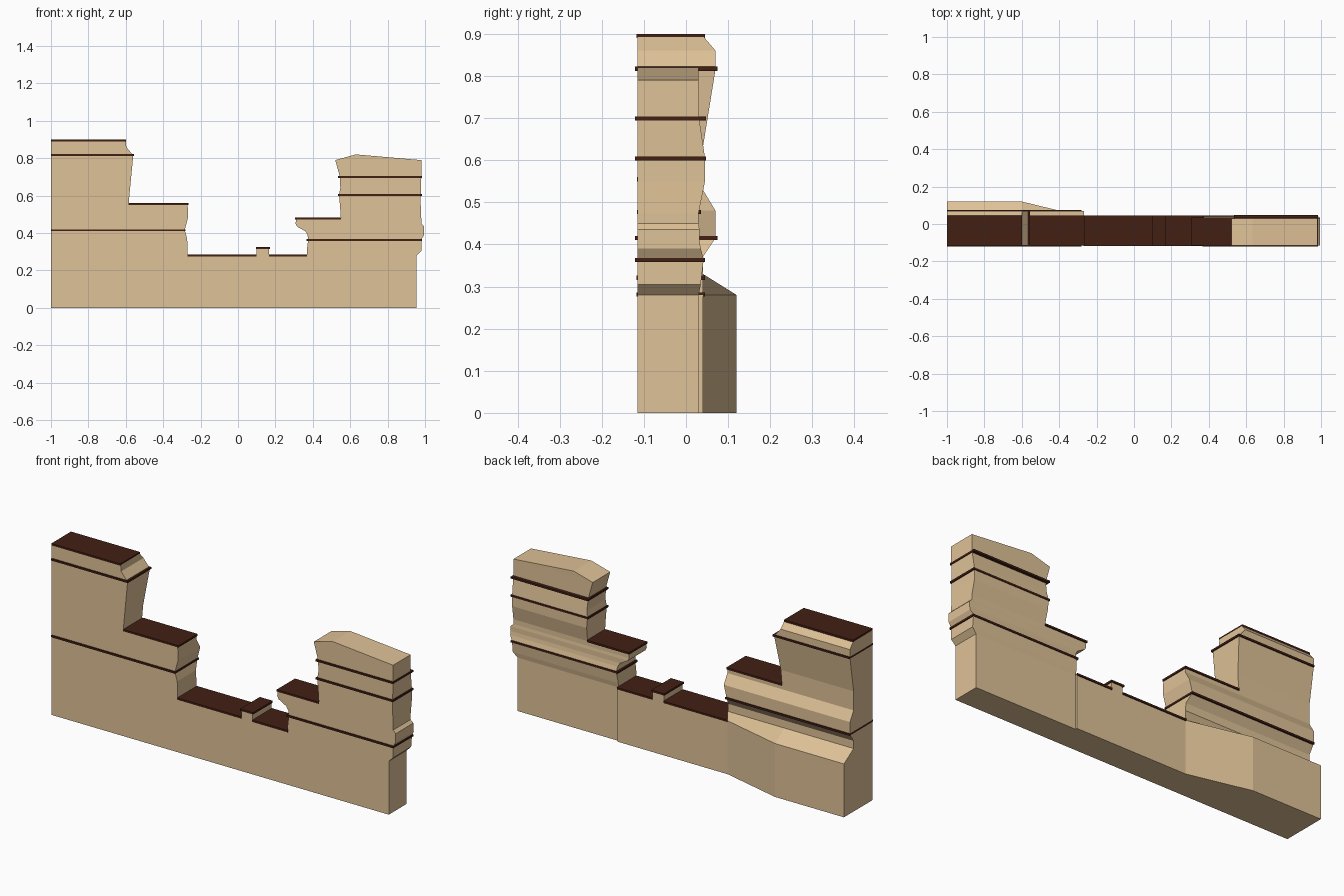
import bpy, bmesh

FRONT = -0.115


def material(name, color):
    m = bpy.data.materials.new(name)
    m.diffuse_color = (*color, 1)
    return m


STONE = material("sandstone", (0.74, 0.54, 0.31))
TRIM = material("dark_trim", (0.055, 0.014, 0.007))


def loft(name, rings, mat):
    """Skin a stack of plan outlines, each given as (z, [(x, y), ...])."""
    bm = bmesh.new()
    loops = [[bm.verts.new((x, y, z)) for x, y in pts] for z, pts in rings]
    n = len(loops[0])
    for a, b in zip(loops, loops[1:]):
        for i in range(n):
            j = (i + 1) % n
            bm.faces.new((a[i], a[j], b[j], b[i]))
    bm.faces.new(loops[0][::-1])
    bm.faces.new(loops[-1])
    bmesh.ops.recalc_face_normals(bm, faces=bm.faces)
    mesh = bpy.data.meshes.new(name)
    bm.to_mesh(mesh)
    bm.free()
    mesh.materials.append(mat)
    ob = bpy.data.objects.new(name, mesh)
    bpy.context.collection.objects.link(ob)
    return ob


def rect(x0, x1, y1, y0=FRONT):
    return [(x0, y0), (x1, y0), (x1, y1), (x0, y1)]


def block(name, levels):
    """Levels are (z, left x, right x, back y); the front stays flat."""
    return loft(name, [(z, rect(a, b, y)) for z, a, b, y in levels], STONE)


def slab(name, x0, x1, z, back, front=-0.118, t=0.010):
    """Thin dark course centred on height z."""
    return loft(name, [(z - t / 2, rect(x0, x1, back, front)),
                       (z + t / 2, rect(x0, x1, back, front))], TRIM)


# left mass: right edge x, back y at that edge, back y of the thick end
left = [(0, -0.27, 0.04, 0.12), (0.28, -0.27, 0.04, 0.12),
        (0.33, -0.27, 0.04, 0.04), (0.37, -0.272, 0.04, 0.04),
        (0.415, -0.285, 0.07, 0.07), (0.48, -0.268, 0.07, 0.07),
        (0.53, -0.268, 0.04, 0.04), (0.552, -0.27, 0.04, 0.04)]
loft("left_wall", [(z, [(-1, FRONT), (x, FRONT), (x, y), (-0.6, b), (-1, b)])
                   for z, x, y, b in left], STONE)

# left tower flaring up to its cornice
block("left_tower", [(0.552, -1, -0.585, 0.04), (0.63, -1, -0.578, 0.04),
                     (0.815, -1, -0.56, 0.07), (0.86, -1, -0.597, 0.07),
                     (0.892, -1, -0.60, 0.043)])

# low middle wall with a single merlon
block("middle_wall", [(0, -0.27, 0.37, 0.04), (0.28, -0.27, 0.37, 0.04)])
block("merlon", [(0.28, 0.10, 0.165, 0.04), (0.32, 0.10, 0.165, 0.04)])

# right wall up to its step
block("right_wall", [(0, 0.37, 0.955, 0.03), (0.28, 0.37, 0.955, 0.03),
                     (0.305, 0.368, 0.98, 0.035), (0.365, 0.375, 0.98, 0.042),
                     (0.39, 0.372, 0.995, 0.035), (0.41, 0.36, 0.995, 0.032),
                     (0.435, 0.315, 0.995, 0.032), (0.45, 0.308, 0.98, 0.03),
                     (0.475, 0.31, 0.98, 0.03)])

# right tower with a sloping top
block("right_tower", [(0.475, 0.55, 0.98, 0.03), (0.55, 0.545, 0.977, 0.045),
                      (0.605, 0.54, 0.977, 0.045), (0.64, 0.547, 0.978, 0.04),
                      (0.70, 0.545, 0.98, 0.031), (0.79, 0.52, 0.98, 0.03),
                      (0.82, 0.628, 0.636, 0.03)])

# dark courses and caps: x range, height, back y, front y
courses = [
    ("left_tower_cap", -1, -0.60, 0.895, 0.045, -0.118),
    ("left_tower_band", -1, -0.555, 0.817, 0.075, -0.121),
    ("left_step_cap", -0.585, -0.265, 0.555, 0.045, -0.116),
    ("left_wall_band", -1, -0.28, 0.415, 0.075, -0.121),
    ("middle_cap_left", -0.27, 0.10, 0.281, 0.045, -0.118),
    ("middle_cap_right", 0.165, 0.37, 0.281, 0.045, -0.118),
    ("merlon_cap", 0.095, 0.17, 0.321, 0.045, -0.118),
    ("right_step_cap", 0.305, 0.55, 0.477, 0.036, -0.116),
    ("right_wall_band", 0.365, 0.985, 0.363, 0.045, -0.121),
    ("right_tower_band_low", 0.535, 0.983, 0.604, 0.048, -0.121),
    ("right_tower_band_high", 0.535, 0.983, 0.699, 0.048, -0.121),
]
for name, x0, x1, z, back, front in courses:
    slab(name, x0, x1, z, back, front)
